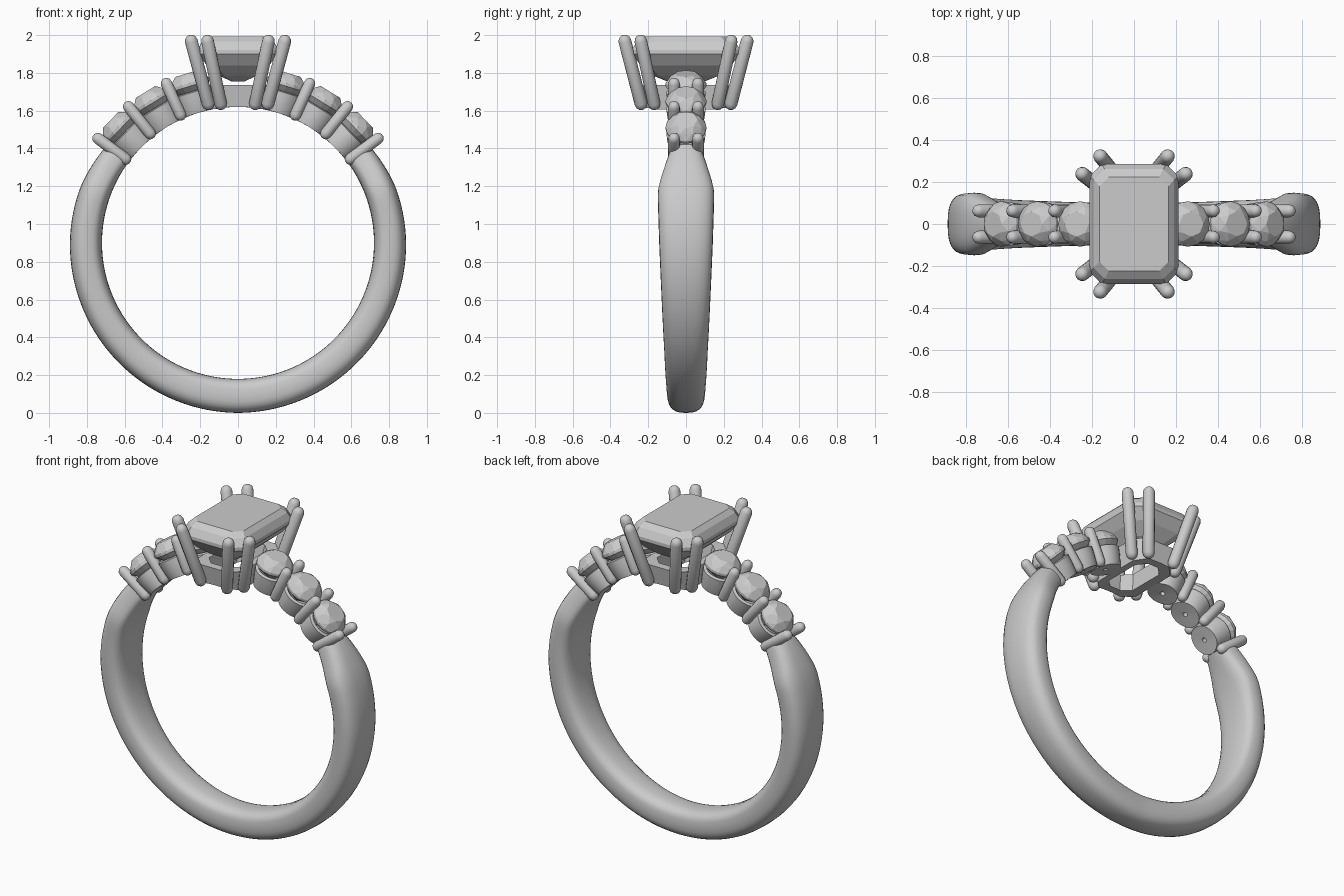
import bpy, bmesh
from math import sin, cos, pi, radians, hypot, copysign
from mathutils import Vector, Matrix

if "Cube" in bpy.data.objects:
    bpy.data.objects.remove(bpy.data.objects["Cube"])

CZ, RIN = 0.90, 0.72      # finger hole centre height and radius


def finish(bm, name, smooth=None):
    bmesh.ops.recalc_face_normals(bm, faces=bm.faces)
    me = bpy.data.meshes.new(name)
    bm.to_mesh(me)
    bm.free()
    ob = bpy.data.objects.new(name, me)
    bpy.context.collection.objects.link(ob)
    if smooth:
        bpy.ops.object.select_all(action='DESELECT')
        ob.select_set(True)
        bpy.context.view_layer.objects.active = ob
        bpy.ops.object.shade_smooth_by_angle(angle=radians(smooth))
    return ob


def loft(bm, rings, closed=False):
    """Skin equal-length point rings; cap the ends or close into a loop."""
    vs = [[bm.verts.new(p) for p in r] for r in rings]
    n, m = len(vs[0]), len(vs)
    for i in range(m if closed else m - 1):
        a, b = vs[i], vs[(i + 1) % m]
        for j in range(n):
            k = (j + 1) % n
            bm.faces.new((a[j], a[k], b[k], b[j]))
    if not closed:
        bm.faces.new(vs[0][::-1])
        bm.faces.new(vs[-1])


def circle(r, z, n, turn=0.0):
    return [Vector((r * cos(2 * pi * (i + turn) / n), r * sin(2 * pi * (i + turn) / n), z)) for i in range(n)]


def octagon(x, y, c, z):
    pts = [(x, y - c), (x - c, y), (c - x, y), (-x, y - c), (-x, c - y), (c - x, -y), (x - c, -y), (x, c - y)]
    return [Vector((px, py, z)) for px, py in pts]


def clear_finger(bm, r=RIN):
    """Push anything inside the finger hole out to its surface."""
    for v in bm.verts:
        d = hypot(v.co.x, v.co.z - CZ)
        if d < r:
            v.co.x *= r / d
            v.co.z = CZ + (v.co.z - CZ) * r / d


def rod(bm, a, b, r, n=14):
    """Round wire with domed ends, tips at a and b."""
    a, b = Vector(a), Vector(b)
    length = (b - a).length
    prof = [(r * sin(t), r - r * cos(t)) for t in (0.25, 0.6, 1.0, pi / 2)]
    rings = [circle(p, z, n) for p, z in prof] + [circle(p, length - z, n) for p, z in reversed(prof)]
    m = Matrix.Translation(a) @ (b - a).to_track_quat('Z', 'Y').to_matrix().to_4x4()
    loft(bm, [[m @ p for p in ring] for ring in rings])


def radial(deg):
    """Frame whose z axis points outward from the finger hole at this angle."""
    return Matrix.Translation((0, 0, CZ)) @ Matrix.Rotation(pi / 2 - radians(deg), 4, 'Y')


def lerp(keys, t):
    for (a, u), (b, v) in zip(keys, keys[1:]):
        if t <= b:
            return u + (v - u) * max(0, t - a) / (b - a)
    return keys[-1][1]


# Shank: rounded section swept round the bottom, flaring to the shoulders
half_width = [(0, .095), (45, .115), (90, .142), (108, .150), (112, .145), (127, .085)]
outer = [(0, .90), (90, .89), (110, .885), (127, .865)]
bm = bmesh.new()
rings = []
STEPS = 96
for i in range(STEPS + 1):
    s = -127 + 254 * i / STEPS
    w, ro = lerp(half_width, abs(s)), lerp(outer, abs(s))
    ring = []
    for k in range(28):
        t = 2 * pi * k / 28
        c, d = cos(t), sin(t)
        e = 0.75 if c > 0 else 0.6
        rad = (ro + RIN) / 2 + (ro - RIN) / 2 * copysign(abs(c) ** e, c)
        y = w * copysign(abs(d) ** 0.75, d)
        ring.append((rad * sin(radians(s)), y, CZ - rad * cos(radians(s))))
    rings.append(ring)
loft(bm, rings)
finish(bm, "shank", 40)

# Side stones, their cups and the bead prongs between them
for side, label in ((1, "right"), (-1, "left")):
    for n, deg in enumerate((44, 58.5, 73)):
        m = radial(deg if side > 0 else 180 - deg)
        # Round brilliant as a convex hull of facet corners
        bm = bmesh.new()
        pts = circle(.108, .868, 16) + circle(.108, .884, 16) + circle(.088, .915, 8, .5)
        pts += circle(.06, .937, 8) + circle(.06, .825, 8, .5) + circle(.008, .775, 8)
        for p in pts:
            bm.verts.new(m @ p)
        bmesh.ops.convex_hull(bm, input=bm.verts)
        finish(bm, f"{label}_side_stone_{n + 1}")
        # Hollow cup with a small light hole underneath
        bm = bmesh.new()
        prof = [(.086, .70), (.093, .745), (.101, .80), (.104, .832), (.088, .838), (.014, .77), (.014, .70)]
        loft(bm, [[m @ p for p in circle(r, z, 32)] for r, z in prof], closed=True)
        clear_finger(bm)
        finish(bm, f"{label}_cup_{n + 1}", 35)
    bm = bmesh.new()
    for deg in (36.7, 51.2, 65.8):
        m = radial(deg if side > 0 else 180 - deg)
        for y in (-.063, .063):
            rod(bm, m @ Vector((0, y, .712)), m @ Vector((0, y, .955)), .031)
    finish(bm, f"{label}_bead_prongs", 50)

# Centre basket: open octagonal frame following the finger hole
bm = bmesh.new()
loft(bm, [octagon(.135, .215, .06, 1.60), octagon(.155, .235, .06, 1.735),
          octagon(.105, .185, .05, 1.735), octagon(.085, .165, .05, 1.60)], closed=True)
long_edges = [e for e in bm.edges if abs(e.verts[0].co.x - e.verts[1].co.x) > .05
              and abs(e.verts[0].co.y - e.verts[1].co.y) < .001]
bmesh.ops.subdivide_edges(bm, edges=long_edges, cuts=9)
clear_finger(bm)
finish(bm, "centre_basket", 30)

# Eight leaning claws, a pair at each corner
bm = bmesh.new()
for sx in (1, -1):
    for sy in (1, -1):
        rod(bm, (sx * .085, sy * .23, 1.605), (sx * .168, sy * .332, 2.0), .034)
        rod(bm, (sx * .15, sy * .162, 1.605), (sx * .256, sy * .246, 2.0), .034)
finish(bm, "centre_claws", 50)

# Step-cut centre stone
bm = bmesh.new()
loft(bm, [octagon(.035, .10, .012, 1.755), octagon(.10, .175, .03, 1.785), octagon(.165, .24, .045, 1.84),
          octagon(.212, .287, .058, 1.90), octagon(.212, .287, .058, 1.922),
          octagon(.192, .262, .052, 1.965), octagon(.165, .225, .044, 1.992)])
finish(bm, "centre_stone")
